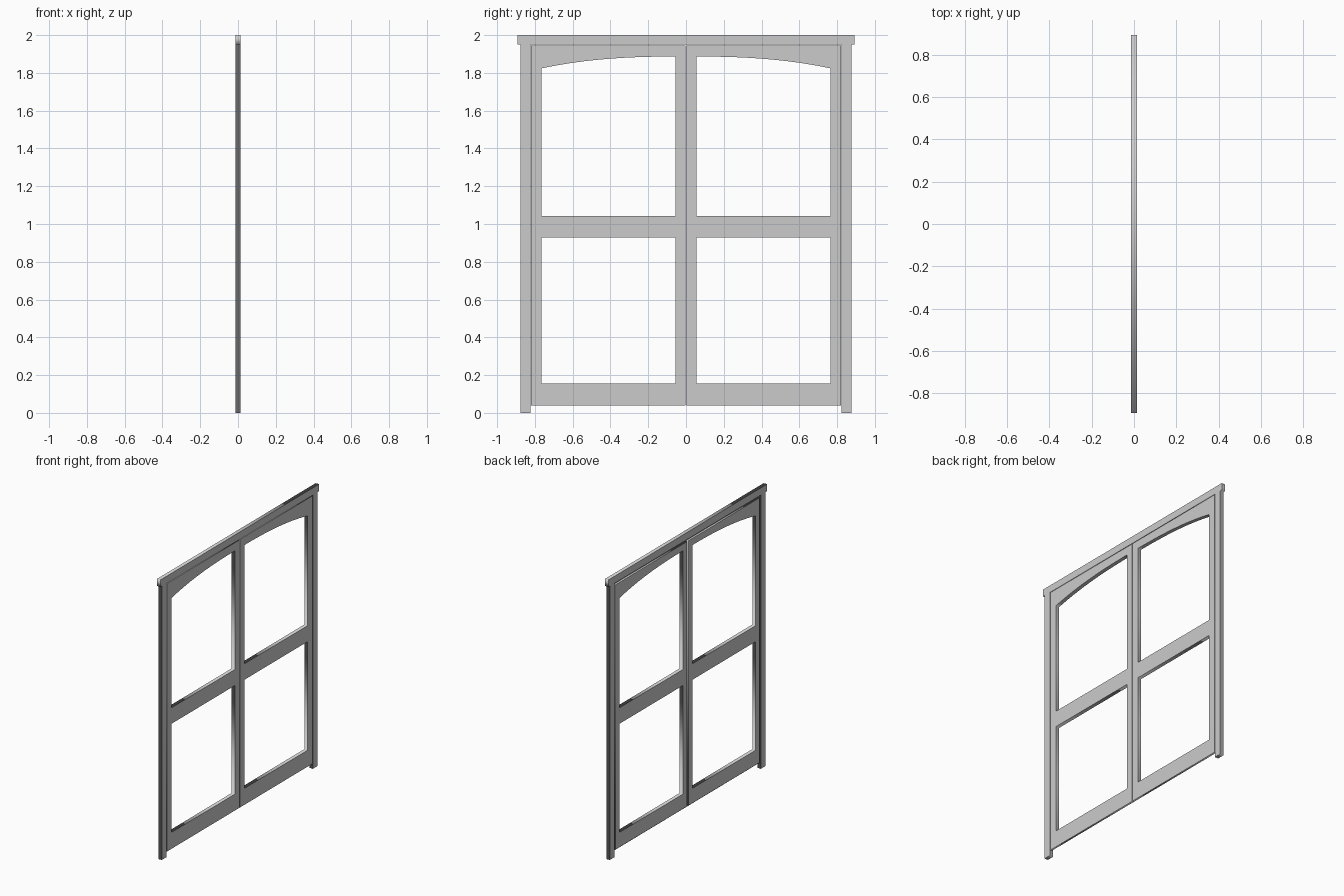
import bpy, math

if "Cube" in bpy.data.objects:
    bpy.data.objects.remove(bpy.data.objects["Cube"])

HALF = 0.0135  # half of the thickness along x


def panel(name, outlines, x0, x1, mirror=False):
    """Extrude (y, z) outlines, the first being the border and the rest holes, from x0 to x1."""
    curve = bpy.data.curves.new(name + "_outline", 'CURVE')
    curve.dimensions = '2D'
    curve.fill_mode = 'BOTH'
    curve.extrude = (x1 - x0) / 2
    for pts in outlines:
        spline = curve.splines.new('POLY')
        spline.points.add(len(pts) - 1)
        for p, (y, z) in zip(spline.points, pts):
            p.co = (y, z, 0, 1)
        spline.use_cyclic_u = True
    temp = bpy.data.objects.new(name + "_temp", curve)
    bpy.context.collection.objects.link(temp)
    bpy.context.view_layer.update()
    mesh = bpy.data.meshes.new_from_object(
        temp.evaluated_get(bpy.context.evaluated_depsgraph_get()))
    bpy.data.objects.remove(temp)
    mesh.name = name
    obj = bpy.data.objects.new(name, mesh)
    bpy.context.collection.objects.link(obj)
    obj.rotation_euler = (math.pi / 2, 0, math.pi / 2)
    obj.location.x = (x0 + x1) / 2
    if mirror:
        mod = obj.modifiers.new("other_leaf", 'MIRROR')
        mod.use_axis = (True, False, False)
        mod.use_mirror_merge = False
    return obj


def rect(y0, y1, z0, z1):
    return [(y0, z0), (y1, z0), (y1, z1), (y0, z1)]


# Outer frame: two posts and a wider lintel
half_frame = [(0.823, 1.949), (0.823, 0), (0.877, 0),
              (0.877, 1.95), (0.893, 1.95), (0.893, 2.0)]
frame = half_frame + [(-y, z) for y, z in reversed(half_frame)]
panel("outer_frame", [frame], -HALF, HALF)

# Window openings of one leaf, the upper one with an arched head
Y0, Y1 = 0.055, 0.765
lower = rect(Y0, Y1, 0.155, 0.928)
STEPS = 16
arch = []
for i in range(STEPS + 1):
    y = Y1 + (Y0 - Y1) * i / STEPS
    arch.append((y, 1.887 - 0.063 * (y / Y1) ** 2.6))
upper = [(Y0, 1.042), (Y1, 1.042)] + arch

# Leaves: full-size face on one side, stepped-in rebate on the other
panel("leaf_face", [rect(0.0015, 0.82, 0.038, 1.945), lower, upper],
      0.0, HALF, mirror=True)
panel("leaf_rebate", [rect(0.008, 0.81, 0.05, 1.935), lower, upper],
      -HALF, 0.0, mirror=True)
